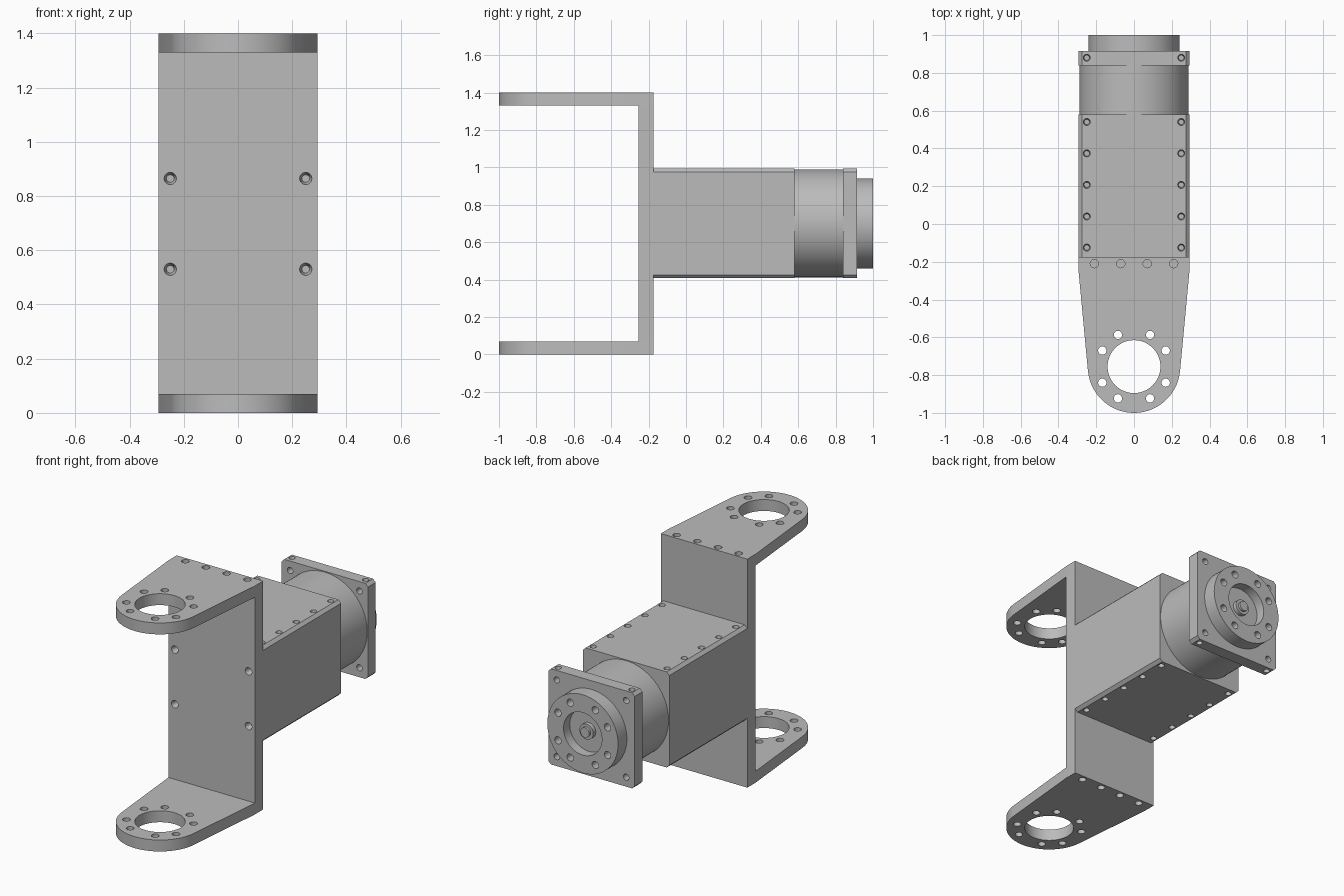
import bpy, bmesh, math
from mathutils import Vector, Matrix

cube = bpy.data.objects.get("Cube")
if cube:
    bpy.data.objects.remove(cube, do_unlink=True)

grey = bpy.data.materials.new("light_grey_metal")
grey.use_nodes = True
COLOUR = (0.5, 0.5, 0.5, 1)
grey.diffuse_color = COLOUR
grey.node_tree.nodes["Principled BSDF"].inputs["Base Color"].default_value = COLOUR

AXIS_Z = 0.70      # height of the drive axis
HALF = 0.293       # half width of bracket and housing
HOLE = 0.022       # bolt hole radius


def make_object(name, bm):
    bmesh.ops.recalc_face_normals(bm, faces=bm.faces[:])
    mesh = bpy.data.meshes.new(name)
    bm.to_mesh(mesh)
    bm.free()
    obj = bpy.data.objects.new(name, mesh)
    bpy.context.collection.objects.link(obj)
    return obj


def prism(name, outline, start, end, axis):
    """Extrude a flat outline along z (x, y points) or along y (x, z points)."""
    bm = bmesh.new()
    place = (lambda a, b, t: (a, b, t)) if axis == "z" else (lambda a, b, t: (a, t, b))
    face = bm.faces.new([bm.verts.new(place(a, b, start)) for a, b in outline])
    new = bmesh.ops.extrude_face_region(bm, geom=[face])["geom"]
    offset = Vector(place(0, 0, end - start))
    bmesh.ops.translate(bm, verts=[v for v in new if isinstance(v, bmesh.types.BMVert)], vec=offset)
    return make_object(name, bm)


def circle(radius, cy, n=72):
    return [(radius * math.cos(math.tau * i / n), cy + radius * math.sin(math.tau * i / n))
            for i in range(n)]


def chamfered_square(half, cut, cz):
    inner = half - cut
    return [(half, cz - inner), (half, cz + inner), (inner, cz + half), (-inner, cz + half),
            (-half, cz + inner), (-half, cz - inner), (-inner, cz - half), (inner, cz - half)]


def drill(obj, holes):
    """Cut holes given as (entry point, inward direction, radius, end radius, depth)."""
    bm = bmesh.new()
    for point, direction, radius, end_radius, depth in holes:
        d = Vector(direction)
        centre = Vector(point) + d * (depth - 0.01) / 2
        matrix = Matrix.Translation(centre) @ d.to_track_quat("Z", "Y").to_matrix().to_4x4()
        bmesh.ops.create_cone(bm, cap_ends=True, segments=64 if radius > 0.1 else 20,
                              radius1=radius, radius2=end_radius, depth=depth + 0.01, matrix=matrix)
    cutter = make_object("hole_cutter", bm)
    cutter.hide_render = True
    mod = obj.modifiers.new("holes", "BOOLEAN")
    mod.operation, mod.solver, mod.object = "DIFFERENCE", "EXACT", cutter
    bpy.context.view_layer.objects.active = obj
    bpy.ops.object.modifier_apply(modifier=mod.name)
    bpy.data.objects.remove(cutter, do_unlink=True)


def finish(obj):
    obj.data.materials.clear()
    obj.data.materials.append(grey)
    bpy.ops.object.select_all(action="DESELECT")
    obj.select_set(True)
    bpy.context.view_layer.objects.active = obj
    bpy.ops.object.shade_smooth_by_angle(angle=math.radians(25))


# Eight bolt positions around a centre
BOLTS = [(sx * a, sy * b) for a, b in ((0.085, 0.168), (0.168, 0.085))
         for sx in (-1, 1) for sy in (-1, 1)]
parts = []

# Bracket arms: tapered plates with a rounded end and a bearing hole
ARM_Y, ARM_R = -0.755, 0.245
arc = [(ARM_R * math.cos(a), ARM_Y + ARM_R * math.sin(a))
       for a in (math.radians(-174.4 + 168.8 * i / 32) for i in range(33))]
arm_outline = [(HALF, -0.255), (HALF, -0.175), (-HALF, -0.175), (-HALF, -0.255)] + arc
for name, low, high, face_z, inward in (("upper_arm", 1.33, 1.40, 1.40, -1),
                                        ("lower_arm", 0.0, 0.07, 0.0, 1)):
    arm = prism(name, arm_outline, low, high, "z")
    d = (0, 0, inward)
    holes = [((0, ARM_Y, face_z), d, 0.14, 0.14, 0.1)]
    holes += [((x, ARM_Y + y, face_z), d, HOLE, HOLE, 0.1) for x, y in BOLTS]
    holes += [((x, -0.21, face_z), d, HOLE, HOLE, 0.045) for x in (-0.21, -0.07, 0.07, 0.21)]
    drill(arm, holes)
    parts.append(arm)

# Bracket back plate with countersunk holes on the front
plate = prism("back_plate", [(-HALF, 0.07), (HALF, 0.07), (HALF, 1.33), (-HALF, 1.33)],
              -0.255, -0.175, "y")
drill(plate, [((x, -0.255, z), (0, 1, 0), 0.025, 0.014, 0.04)
              for x in (-0.25, 0.25) for z in (0.53, 0.865)])
parts.append(plate)

# Square housing with bolt rows above and below
housing = prism("housing", chamfered_square(HALF, 0.018, AXIS_Z), -0.175, 0.58, "y")
drill(housing, [((x, y, AXIS_Z + s * HALF), (0, 0, -s), 0.02, 0.014, 0.035)
                for x in (-0.25, 0.25) for s in (-1, 1)
                for y in (-0.125, 0.04, 0.207, 0.374, 0.54)])
parts.append(housing)

# Round neck
parts.append(prism("neck", circle(0.288, AXIS_Z, 96), 0.58, 0.84, "y"))

# Square flange with corner through holes and edge holes
flange = prism("flange", chamfered_square(HALF, 0.018, AXIS_Z), 0.84, 0.915, "y")
flange_holes = [((sx * 0.235, 0.915, AXIS_Z + sz * 0.235), (0, -1, 0), 0.019, 0.019, 0.1)
                for sx in (-1, 1) for sz in (-1, 1)]
flange_holes += [((sx * 0.25, 0.88, AXIS_Z + sz * HALF), (0, 0, -sz), 0.02, 0.014, 0.03)
                 for sx in (-1, 1) for sz in (-1, 1)]
drill(flange, flange_holes)
parts.append(flange)

# Output disc with central recess and bolt circle
disc = prism("output_disc", circle(0.24, AXIS_Z), 0.915, 1.0, "y")
back = (0, -1, 0)
drill(disc, [((0, 1.0, AXIS_Z), back, 0.13, 0.13, 0.06)]
      + [((x, 1.0, AXIS_Z + z), back, HOLE, HOLE, 0.05) for x, z in BOLTS])
parts.append(disc)

# Shaft stub inside the recess
parts.append(prism("shaft_collar", circle(0.047, AXIS_Z, 32), 0.94, 0.965, "y"))
parts.append(prism("shaft_tip", circle(0.03, AXIS_Z, 32), 0.965, 0.98, "y"))

for part in parts:
    finish(part)
